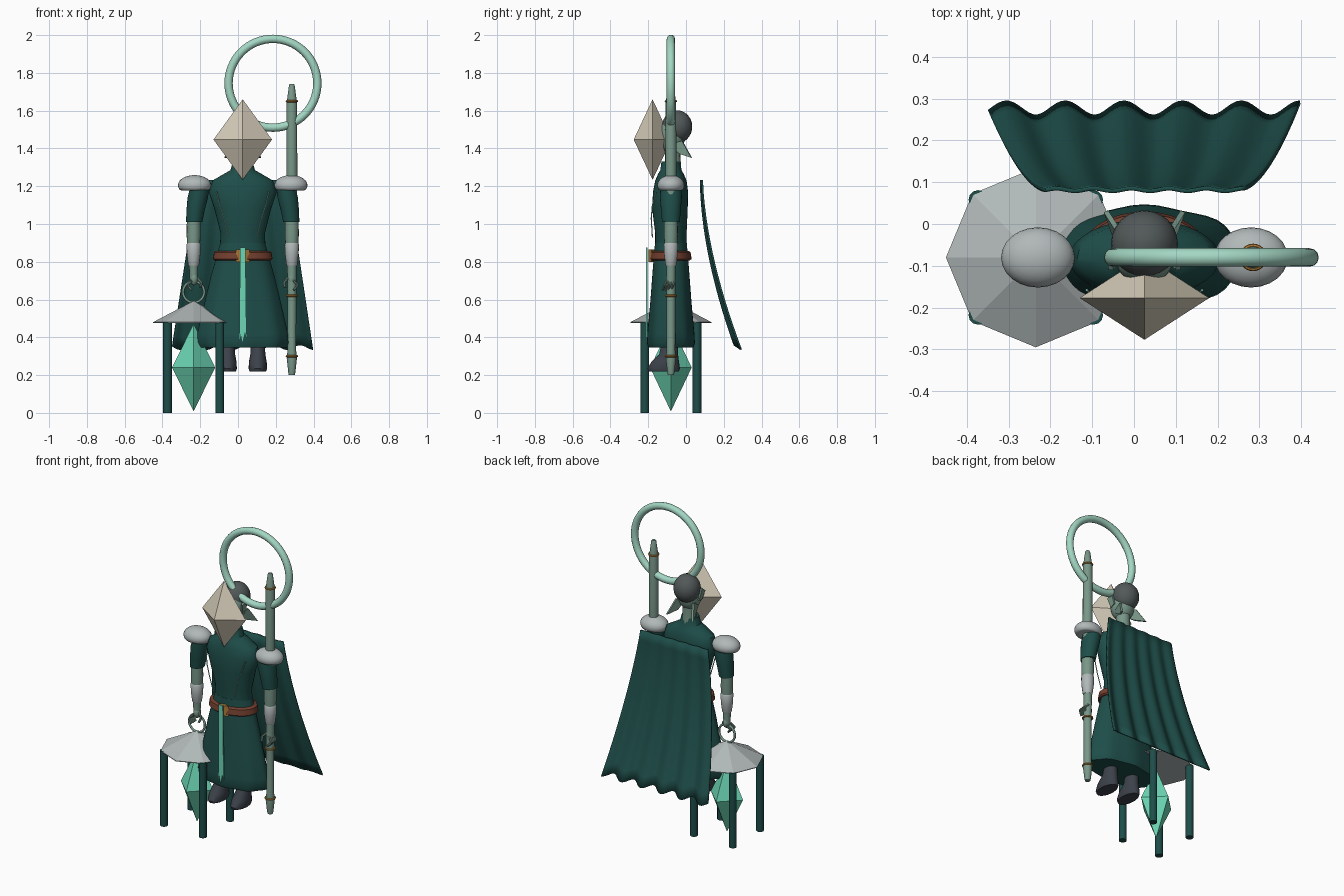
import bpy, bmesh, math
from mathutils import Vector, Matrix

if "Cube" in bpy.data.objects:
    bpy.data.objects.remove(bpy.data.objects["Cube"])


def material(name, *rgb):
    m = bpy.data.materials.new(name)
    m.use_nodes = True
    m.diffuse_color = (*rgb, 1)
    m.node_tree.nodes["Principled BSDF"].inputs["Base Color"].default_value = (*rgb, 1)
    return m


TEAL = material("dark teal cloth", .013, .075, .067)
GREY = material("pale grey armour", .44, .48, .48)
SAGE = material("sage green", .19, .31, .25)
MINT = material("bright mint", .15, .68, .46)
PALE = material("pale mint", .37, .68, .55)
CREAM = material("cream", .66, .60, .48)
HAIR = material("charcoal", .085, .1, .1)
BOOT = material("slate leather", .045, .053, .068)
BROWN = material("brown leather", .17, .05, .028)
GOLD = material("dull gold", .42, .2, .04)

CX, CY = .025, -.08      # body axis
LX = -.235               # lantern axis
SX = .285                # staff axis


def finish(name, bm, mat, smooth=True):
    bmesh.ops.recalc_face_normals(bm, faces=bm.faces)
    me = bpy.data.meshes.new(name)
    bm.to_mesh(me)
    bm.free()
    me.materials.append(mat)
    ob = bpy.data.objects.new(name, me)
    bpy.context.collection.objects.link(ob)
    for p in me.polygons:
        p.use_smooth = smooth
    if smooth:
        me.set_sharp_from_angle(angle=math.radians(40))
    return ob


def loft(name, rings, mat, n=24, folds=0, smooth=True):
    """Skin a stack of ellipses, each (x, y, z, half width, half depth)."""
    bm = bmesh.new()
    loops = []
    for k, (x, y, z, rx, ry) in enumerate(rings):
        loop = []
        for i in range(n):
            a = math.tau * i / n
            r = 1 + folds * k / len(rings) * math.cos(8 * a)
            loop.append(bm.verts.new((x + rx * r * math.cos(a), y + ry * r * math.sin(a), z)))
        loops.append(loop)
    for lo, hi in zip(loops, loops[1:]):
        for i in range(n):
            j = (i + 1) % n
            bm.faces.new((lo[i], lo[j], hi[j], hi[i]))
    bm.faces.new(loops[0])
    bm.faces.new(loops[-1])
    return finish(name, bm, mat, smooth)


def column(name, x, y, profile, mat, n=16):
    return loft(name, [(x, y, z, r, r) for z, r in profile], mat, n)


def ball(name, loc, size, mat):
    bm = bmesh.new()
    bmesh.ops.create_uvsphere(bm, u_segments=24, v_segments=14, radius=1)
    bm.transform(Matrix.Translation(loc) @ Matrix.Diagonal((*size, 1)))
    return finish(name, bm, mat)


def gem(name, loc, size, mat):
    """Eight-faced crystal."""
    bm = bmesh.new()
    c = Vector(loc)
    tips = [bm.verts.new(c + Vector(d)) for d in
            ((size[0], 0, 0), (0, size[1], 0), (-size[0], 0, 0), (0, -size[1], 0))]
    for s in (-1, 1):
        pole = bm.verts.new(c + Vector((0, 0, s * size[2])))
        for i in range(4):
            bm.faces.new((tips[i], tips[(i + 1) % 4], pole))
    return finish(name, bm, mat, False)


def hoop(name, loc, major, minor, mat, upright=True, n=48, m=10):
    bm = bmesh.new()
    grid = []
    for i in range(n):
        a = math.tau * i / n
        row = []
        for j in range(m):
            b = math.tau * j / m
            r, h = major + minor * math.cos(b), minor * math.sin(b)
            p = (r * math.cos(a), h, r * math.sin(a)) if upright else (r * math.cos(a), r * math.sin(a), h)
            row.append(bm.verts.new(Vector(loc) + Vector(p)))
        grid.append(row)
    for i in range(n):
        for j in range(m):
            k, l = (i + 1) % n, (j + 1) % m
            bm.faces.new((grid[i][j], grid[k][j], grid[k][l], grid[i][l]))
    return finish(name, bm, mat)


def rods(name, points, r, mat):
    """Thin round bars along a path."""
    bm = bmesh.new()
    for a, b in zip(points, points[1:]):
        a, b = Vector(a), Vector(b)
        turn = (b - a).to_track_quat('Z', 'Y').to_matrix().to_4x4()
        bmesh.ops.create_cone(bm, cap_ends=True, segments=8, radius1=r, radius2=r, depth=(b - a).length,
                              matrix=Matrix.Translation((a + b) / 2) @ turn)
    return finish(name, bm, mat)


def plate(name, points, mat, thick=.006):
    bm = bmesh.new()
    bm.faces.new([bm.verts.new(p) for p in points])
    ob = finish(name, bm, mat, False)
    mod = ob.modifiers.new("thickness", 'SOLIDIFY')
    mod.thickness, mod.offset = thick, 0
    return ob


# Robe: bodice with collar, then the flared skirt
loft("bodice", [(CX, y, z, rx, ry) for z, rx, y, ry in (
    (.86, .122, CY, .083), (.95, .117, CY, .083), (1.08, .15, -.085, .094), (1.17, .18, -.082, .093),
    (1.23, .16, CY, .083), (1.265, .1, CY, .068), (1.285, .065, CY, .056), (1.33, .052, CY, .05))], TEAL, 32)
loft("skirt", [(CX, y, z, rx, ry) for z, rx, y, ry in (
    (.9, .118, CY, .084), (.83, .138, CY, .09), (.72, .168, CY, .098), (.58, .2, CY, .108),
    (.42, .236, CY, .122), (.37, .24, CY, .124), (.345, .225, CY, .115))], TEAL, 48, .035)
loft("belt", [(CX, CY, z, r, r - .048) for z, r in ((.808, .15), (.815, .158), (.85, .152), (.857, .143))], BROWN, 32)
loft("buckle", [(CX, -.182, z, .036, .016) for z in (.8, .865)], GOLD, 4, smooth=False)
plate("sash", [(CX + x, -.208, z) for x, z in
               ((-.014, .875), (.014, .875), (.02, .4), (.012, .43), (-.002, .375), (-.01, .42), (-.018, .38))], MINT)

# Head, hair, neck and the faceted mask
column("neck", CX, -.07, ((1.28, .046), (1.36, .04), (1.45, .045)), SAGE)
ball("face", (CX, -.075, 1.465), (.072, .07, .095), SAGE)
ball("hair", (CX, -.047, 1.515), (.08, .08, .087), HAIR)
gem("mask", (CX, -.177, 1.447), (.155, .1, .213), CREAM)

# Shoulders, arms, legs and trim, mirrored about the body axis
for s, side in ((1, "left"), (-1, "right")):
    def X(d):
        return CX + s * d
    pad = ball(side + "_shoulder_pad", (X(.255), CY, 1.205), (.088, .072, .054), GREY)
    for v in pad.data.vertices:
        v.co.z = max(v.co.z, 1.178)
    loft(side + "_sleeve", [(X(d), CY, z, r, r + .004) for d, z, r in
         ((.222, 1.22, .05), (.238, 1.14, .054), (.25, 1.07, .048), (.257, 1.01, .043))], TEAL)
    loft(side + "_forearm", [(X(.26), CY, z, r, r) for z, r in
         ((1.03, .036), (.94, .037), (.86, .032), (.78, .024), (.71, .021))], SAGE, 16)
    loft(side + "_bracer", [(X(.26), CY, z, r, r) for z, r in
         ((.9, .034), (.892, .038), (.84, .036), (.785, .029), (.778, .026))], GREY, 16)
    ball(side + "_palm", (X(.258), CY, .71), (.021, .026, .035), SAGE)
    for i in range(4):
        y = CY - .024 + i * .015
        rods(f"{side}_finger_{i}", [(X(.27), y, .7), (X(.292), y - .01, .675),
                                    (X(.27), y - .02, .65)], .006, SAGE)
    rods(side + "_thumb", [(X(.245), CY, .72), (X(.218), -.1, .69), (X(.224), -.115, .665)], .007, SAGE)
    loft(side + "_boot", [(X(.08), y, z, rx, ry) for z, y, rx, ry in
         ((.22, -.118, .044, .08), (.235, -.118, .049, .086), (.27, -.11, .047, .073),
          (.31, -.092, .04, .05), (.38, -.085, .036, .042))], BOOT)
    rods(side + "_chest_cord", [(X(d), y, z) for d, y, z in
         ((.138, -.158, 1.17), (.122, -.178, 1.1), (.1, -.184, 1.03), (.075, -.178, .93))], .003, PALE)
    plate(side + "_ear", [(X(.066), -.095, 1.44), (X(.08), -.11, 1.5), (X(.086), -.07, 1.53), (X(.07), -.06, 1.45)], SAGE, .012)
    plate(side + "_nape_fin", [(X(.045), -.1, 1.42), (X(.06), -.02, 1.44), (X(.092), .03, 1.35), (X(.055), -.03, 1.37)], SAGE, .012)

# Cape: one rippling sheet that flares toward the hem
bm = bmesh.new()
COLS, ROWS = 64, 14
sheet = []
for j in range(ROWS + 1):
    t = j / ROWS
    row = []
    for i in range(COLS + 1):
        u = i / COLS
        wave = math.cos(math.tau * (5.3 * u - .3))
        x = CX + (u - .5) * (.475 + .27 * t)
        row.append(bm.verts.new((x, .082 + .192 * t ** 1.7 + wave * (.003 + .014 * t),
                                 1.232 - .885 * t - .012 * t * wave)))
    sheet.append(row)
for a, b in zip(sheet, sheet[1:]):
    for i in range(COLS):
        bm.faces.new((a[i], a[i + 1], b[i + 1], b[i]))
cape = finish("cape", bm, TEAL)
mod = cape.modifiers.new("thickness", 'SOLIDIFY')
mod.thickness, mod.offset = .01, 0

# Staff, its bands and the great ring
column("staff", SX, CY, ((.2, .016), (.215, .019), (.29, .027), (.33, .023), (.7, .024), (1.0, .026),
                         (1.25, .029), (1.64, .028), (1.66, .025), (1.735, .015), (1.742, .011)), SAGE)
for z in (.3, .62, 1.65):
    hoop("staff_band", (SX, CY, z), .027, .006, GOLD, False, 24, 8)
hoop("great_ring", (.185, CY, 1.745), .235, .022, PALE, True, 64, 12)

# Lantern: handle, eight-sided roof, four posts and hanging crystal
hoop("lantern_handle", (LX, CY, .64), .056, .007, SAGE)
loft("lantern_roof", [(LX, CY, z, r, r) for z, r in ((.476, .215), (.48, .215), (.59, .006))], GREY, 8, smooth=False)
for sx in (-1, 1):
    for sy in (-1, 1):
        column("lantern_post", LX + sx * .138, CY + sy * .138, ((0, .023), (.482, .023)), TEAL, 12)
gem("lantern_crystal", (LX, CY, .24), (.114, .11, .232), MINT)
